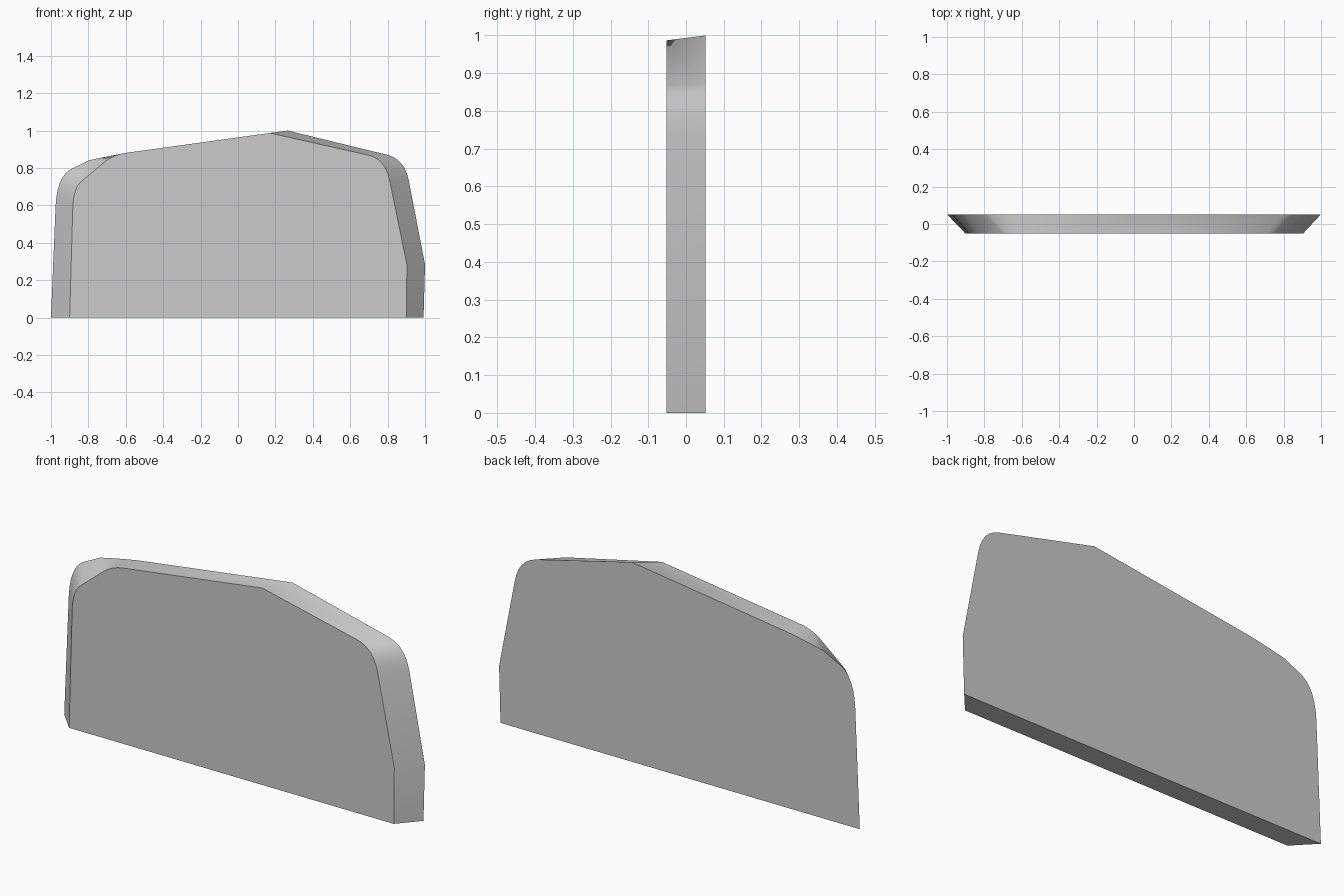
import bpy
import bmesh

if "Cube" in bpy.data.objects:
    bpy.data.objects.remove(bpy.data.objects["Cube"])


def arc(start, corner, end, steps=6):
    """Rounded corner as a quadratic curve."""
    pts = []
    for i in range(steps + 1):
        t = i / steps
        pts.append(tuple((1 - t) ** 2 * a + 2 * t * (1 - t) * b + t * t * c
                         for a, b, c in zip(start, corner, end)))
    return pts


# Smaller front outline, from bottom left clockwise
front = ([(-0.90, 0)]
         + arc((-0.883, 0.60), (-0.878, 0.70), (-0.83, 0.735))
         + arc((-0.703, 0.84), (-0.655, 0.875), (-0.59, 0.882))
         + [(0.17, 0.987)]
         + arc((0.70, 0.868), (0.785, 0.848), (0.81, 0.738))
         + [(0.903, 0.283), (0.90, 0)])

# Larger back outline with matching points
back = ([(-1.0, 0)]
        + arc((-0.975, 0.60), (-0.968, 0.745), (-0.90, 0.79))
        + arc((-0.80, 0.84), (-0.70, 0.863), (-0.59, 0.882))
        + [(0.265, 1.0)]
        + arc((0.80, 0.87), (0.89, 0.845), (0.912, 0.738))
        + [(1.0, 0.283), (0.992, 0)])

# Panel: two outlines joined by a sloping rim
bm = bmesh.new()
f = [bm.verts.new((x, -0.052, z)) for x, z in front]
b = [bm.verts.new((x, 0.052, z)) for x, z in back]
bm.faces.new(f)
bm.faces.new(b[::-1])
n = len(f)
for i in range(n):
    j = (i + 1) % n
    bm.faces.new((f[i], b[i], b[j], f[j]))
bmesh.ops.recalc_face_normals(bm, faces=bm.faces)
mesh = bpy.data.meshes.new("bevelled_panel")
bm.to_mesh(mesh)
bm.free()
panel = bpy.data.objects.new("bevelled_panel", mesh)
bpy.context.collection.objects.link(panel)

# Smooth rim, sharp front and back edges
bpy.context.view_layer.objects.active = panel
panel.select_set(True)
bpy.ops.object.shade_smooth_by_angle(angle=0.5)
